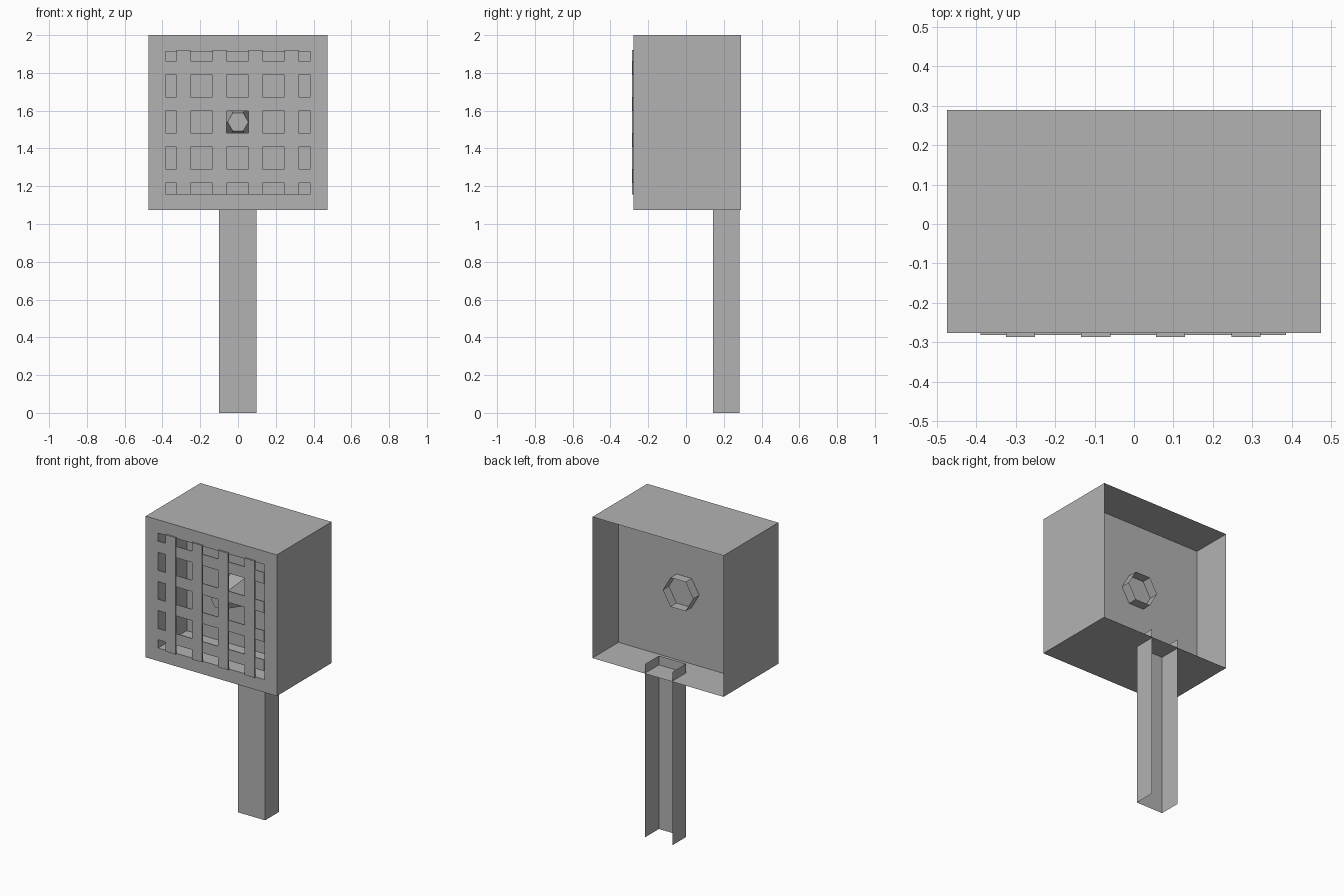
import bpy, bmesh, math
from mathutils import Matrix

cube = bpy.data.objects.get("Cube")
if cube:
    bpy.data.objects.remove(cube)

grey = bpy.data.materials.new("plain_grey")
grey.use_nodes = True
colour = (0.45, 0.45, 0.45, 1)
grey.diffuse_color = colour
grey.node_tree.nodes["Principled BSDF"].inputs["Base Color"].default_value = colour


def finish(name, bm):
    mesh = bpy.data.meshes.new(name)
    bm.to_mesh(mesh)
    bm.free()
    mesh.materials.append(grey)
    obj = bpy.data.objects.new(name, mesh)
    bpy.context.collection.objects.link(obj)
    return obj


def box(name, lo, hi, drop=()):
    """Axis-aligned box; drop lists (axis, sign) of sides left open."""
    bm = bmesh.new()
    bmesh.ops.create_cube(bm, size=1)
    bm.normal_update()
    open_sides = [f for f in bm.faces
                  if any(f.normal[a] * s > 0.5 for a, s in drop)]
    bmesh.ops.delete(bm, geom=open_sides, context='FACES')
    for v in bm.verts:
        v.co = [l + (c + 0.5) * (h - l) for l, h, c in zip(lo, hi, v.co)]
    return finish(name, bm)


def hex_tube(name, y_front, y_back, r_front, r_back, capped):
    """Six-sided sleeve along y, with an optional front cap."""
    bm = bmesh.new()
    rings = []
    for y, r in ((y_front, r_front), (y_back, r_back)):
        rings.append([bm.verts.new((r * math.cos(i * math.pi / 3), y,
                                    MID_Z + r * math.sin(i * math.pi / 3)))
                      for i in range(6)])
    front, back = rings
    for i in range(6):
        j = (i + 1) % 6
        bm.faces.new((front[i], front[j], back[j], back[i]))
    if capped:
        bm.faces.new(front)
    bmesh.ops.recalc_face_normals(bm, faces=bm.faces)
    return finish(name, bm)


MID_Z = 1.54
HALF, HOLE = 0.475, 0.385
BOTTOM, TOP = 1.075, 2.0
FRONT, WALL, BACK = -0.277, 0.02, 0.29
Y, Z = 1, 2

# Thin housing, open at the back
box("housing_shell", (-HALF, FRONT, BOTTOM), (HALF, BACK, TOP),
    drop=((Y, 1), (Y, -1)))

# Front panel with a square opening, whose sides run back to the inner wall
bm = bmesh.new()
loops = []
for x, z0, z1, y in ((HALF, BOTTOM, TOP, FRONT),
                     (HOLE, 1.16, 1.913, FRONT),
                     (HOLE, 1.16, 1.913, WALL)):
    loops.append([bm.verts.new(p) for p in
                  ((-x, y, z0), (x, y, z0), (x, y, z1), (-x, y, z1))])
for a, b in zip(loops, loops[1:]):
    for i in range(4):
        j = (i + 1) % 4
        bm.faces.new((a[i], a[j], b[j], b[i]))
finish("front_panel", bm)

# Inner wall across the housing
bm = bmesh.new()
bm.faces.new([bm.verts.new(p) for p in
              ((-HALF, WALL, BOTTOM), (HALF, WALL, BOTTOM),
               (HALF, WALL, TOP), (-HALF, WALL, TOP))])
finish("inner_wall", bm)

# Grille bars: uprights stand a little proud of the crossbars
for i, offset in enumerate((-0.286, -0.095, 0.095, 0.286), 1):
    x, z = offset - 0.002, MID_Z + offset
    box(f"grille_upright_{i}", (x - 0.037, -0.287, 1.157),
        (x + 0.037, FRONT, 1.922))
    box(f"grille_crossbar_{i}", (-0.39, -0.282, z - 0.037),
        (0.386, FRONT, z + 0.037))

# Hexagonal horn in front of the wall and its short sleeve behind
hex_tube("horn", -0.2, WALL, 0.055, 0.11, True)
hex_tube("rear_sleeve", WALL, 0.083, 0.11, 0.11, False)

# Post: a channel open at the back and both ends
box("post", (-0.1, 0.142, 0), (0.097, 0.284, 1.135),
    drop=((Y, 1), (Z, 1), (Z, -1)))
